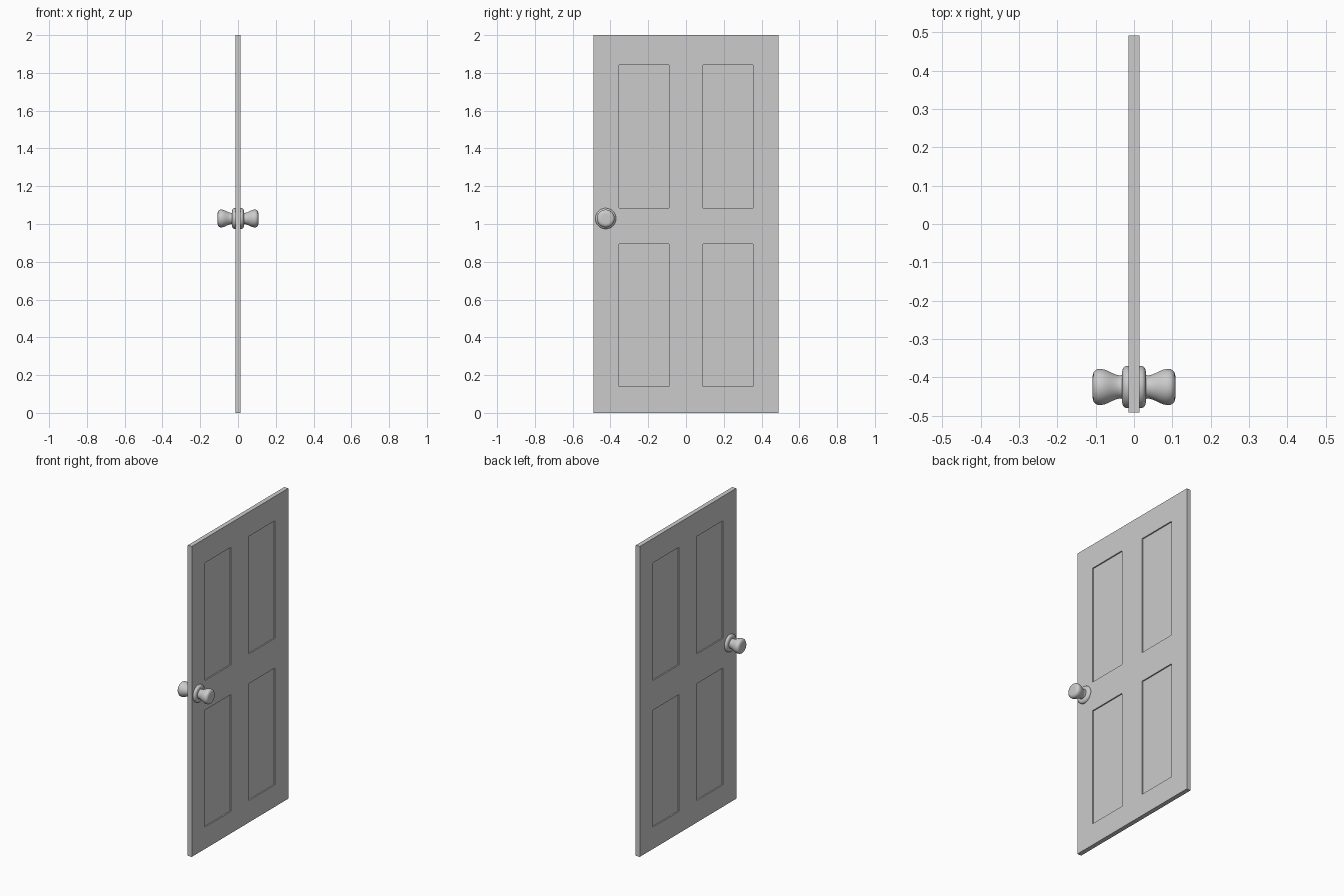
import bpy, bmesh, math
from mathutils import Matrix, Vector

if "Cube" in bpy.data.objects:
    bpy.data.objects.remove(bpy.data.objects["Cube"])

HALF_W, HALF_T, HEIGHT = 0.491, 0.0145, 2.0
PANEL_Y = (0.09, 0.355)
PANEL_Z = ((0.141, 0.894), (1.085, 1.843))
RECESS = 0.008
KNOB_Y, KNOB_Z = -0.425, 1.029


def make_object(name, bm):
    bmesh.ops.recalc_face_normals(bm, faces=bm.faces)
    mesh = bpy.data.meshes.new(name)
    bm.to_mesh(mesh)
    bm.free()
    obj = bpy.data.objects.new(name, mesh)
    bpy.context.collection.objects.link(obj)
    return obj


# Door leaf: slab sliced along the panel borders, panels sunk on both faces
bm = bmesh.new()
bmesh.ops.create_cube(bm, size=1, matrix=Matrix.Translation((0, 0, HEIGHT / 2))
                      @ Matrix.Diagonal((2 * HALF_T, 2 * HALF_W, HEIGHT, 1)))
cuts = [(Vector((0, s * y, 0)), Vector((0, 1, 0))) for y in PANEL_Y for s in (-1, 1)]
cuts += [(Vector((0, 0, z)), Vector((0, 0, 1))) for pair in PANEL_Z for z in pair]
for co, no in cuts:
    bmesh.ops.bisect_plane(bm, geom=bm.verts[:] + bm.edges[:] + bm.faces[:],
                           plane_co=co, plane_no=no)
bmesh.ops.recalc_face_normals(bm, faces=bm.faces)


def is_panel(face):
    c = face.calc_center_median()
    return (abs(face.normal.x) > 0.9 and PANEL_Y[0] < abs(c.y) < PANEL_Y[1]
            and any(a < c.z < b for a, b in PANEL_Z))


bmesh.ops.inset_individual(bm, faces=[f for f in bm.faces if is_panel(f)],
                           thickness=0, depth=-RECESS)
make_object("door_leaf", bm)


# Turned parts: (distance from door centre, radius) profiles spun about x
def turned(name, profile, side):
    bm = bmesh.new()
    verts = [bm.verts.new((side * x, KNOB_Y, KNOB_Z + r)) for x, r in profile]
    edges = [bm.edges.new(pair) for pair in zip(verts, verts[1:])]
    bmesh.ops.spin(bm, geom=verts + edges, cent=(0, KNOB_Y, KNOB_Z), axis=(1, 0, 0),
                   angle=2 * math.pi, steps=48)
    bmesh.ops.remove_doubles(bm, verts=bm.verts, dist=1e-5)
    obj = make_object(name, bm)
    bpy.ops.object.select_all(action='DESELECT')
    obj.select_set(True)
    bpy.context.view_layer.objects.active = obj
    bpy.ops.object.shade_smooth_by_angle(angle=math.radians(40))


ROSETTE = [(0.012, 0), (0.012, 0.055), (0.020, 0.055), (0.025, 0.053),
           (0.029, 0.048), (0.031, 0.041), (0.031, 0)]
KNOB = [(0.029, 0), (0.029, 0.031), (0.038, 0.030), (0.046, 0.032), (0.056, 0.036),
        (0.066, 0.041), (0.076, 0.045), (0.086, 0.047), (0.094, 0.0465),
        (0.100, 0.044), (0.105, 0.039), (0.1075, 0.031), (0.108, 0.020), (0.108, 0)]

# Rosette and knob on each face
for label, side in (("right", 1), ("left", -1)):
    turned("rosette_" + label, ROSETTE, side)
    turned("knob_" + label, KNOB, side)
